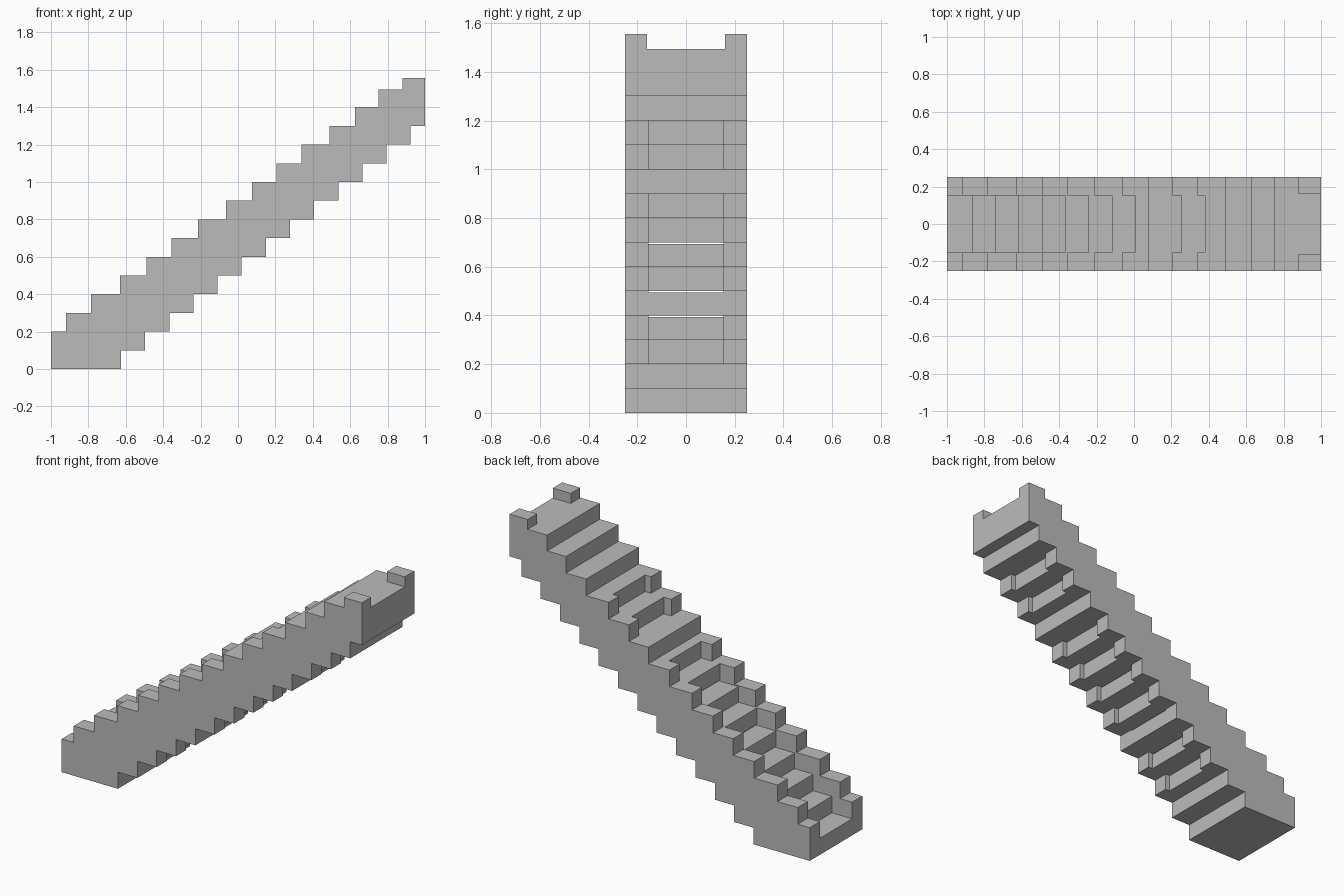
import bpy

cube = bpy.data.objects.get("Cube")
if cube:
    bpy.data.objects.remove(cube, do_unlink=True)

RISE = 0.1
LEVELS = 15
TOP = 1.495
HALF_WIDTH = 0.25
INNER = 0.153

stone = bpy.data.materials.new("light_grey_stone")
stone.use_nodes = True
GREY = (0.5, 0.5, 0.5, 1)
stone.diffuse_color = GREY
stone.node_tree.nodes["Principled BSDF"].inputs["Base Color"].default_value = GREY


def extrude_profile(name, outline, y0, y1):
    """Prism from an x-z outline, running from y0 to y1."""
    n = len(outline)
    verts = [(x, y, z) for y in (y0, y1) for x, z in outline]
    faces = [tuple(range(n)), tuple(reversed(range(n, 2 * n)))]
    for i in range(n):
        j = (i + 1) % n
        faces.append((i, i + n, j + n, j))
    mesh = bpy.data.meshes.new(name)
    mesh.from_pydata(verts, [], faces)
    mesh.materials.append(stone)
    obj = bpy.data.objects.new(name, mesh)
    bpy.context.collection.objects.link(obj)
    return obj


def box(name, x0, x1, y0, y1, z0, z1):
    return extrude_profile(name, [(x0, z0), (x1, z0), (x1, z1), (x0, z1)], y0, y1)


def level_top(k):
    return min(RISE * (k + 1), TOP)


def underside_end(k):
    return -0.625 + 0.129 * k if k < 13 else 1.0


# Stepped side walls
wall_starts = [-1, -1, -0.92, -0.785, -0.63, -0.49, -0.355, -0.215,
               -0.065, 0.075, 0.205, 0.34, 0.49, 0.625, 0.75]
outline = []
for k in range(14):
    outline += [(underside_end(k), RISE * k)]
    if k < 13:
        outline += [(underside_end(k), level_top(k))]
outline += [(1.0, TOP)]
for k in reversed(range(1, LEVELS)):
    outline += [(wall_starts[k], level_top(k))]
    if k > 1:
        outline += [(wall_starts[k], RISE * k)]
outline += [(-1, 0)]

for side, s in (("left", 1), ("right", -1)):
    y0, y1 = sorted((s * INNER, s * HALF_WIDTH))
    extrude_profile(f"{side}_stepped_wall", outline, y0, y1)
    y0, y1 = sorted((s * 0.16, s * HALF_WIDTH))
    box(f"{side}_top_post", 0.88, 1.0, y0, y1, TOP, 1.555)

# Treads between the walls: some are set back underneath, some flush
flush_start = {0: -1.0, 9: 0.075, 12: 0.49, 13: 0.625, 14: 0.75}
set_back = {2, 3, 5, 6, 7, 8, 10, 11}
thin_gap = {3, 4, 6}
for k in range(LEVELS):
    start = flush_start.get(k, -0.99 + 0.1245 * k)
    end = underside_end(k) - (0.03 if k in set_back else 0)
    top = level_top(k) - (0.006 if k in thin_gap else 0)
    box(f"tread_{k + 1}", start, end, -INNER, INNER, RISE * k, top)
